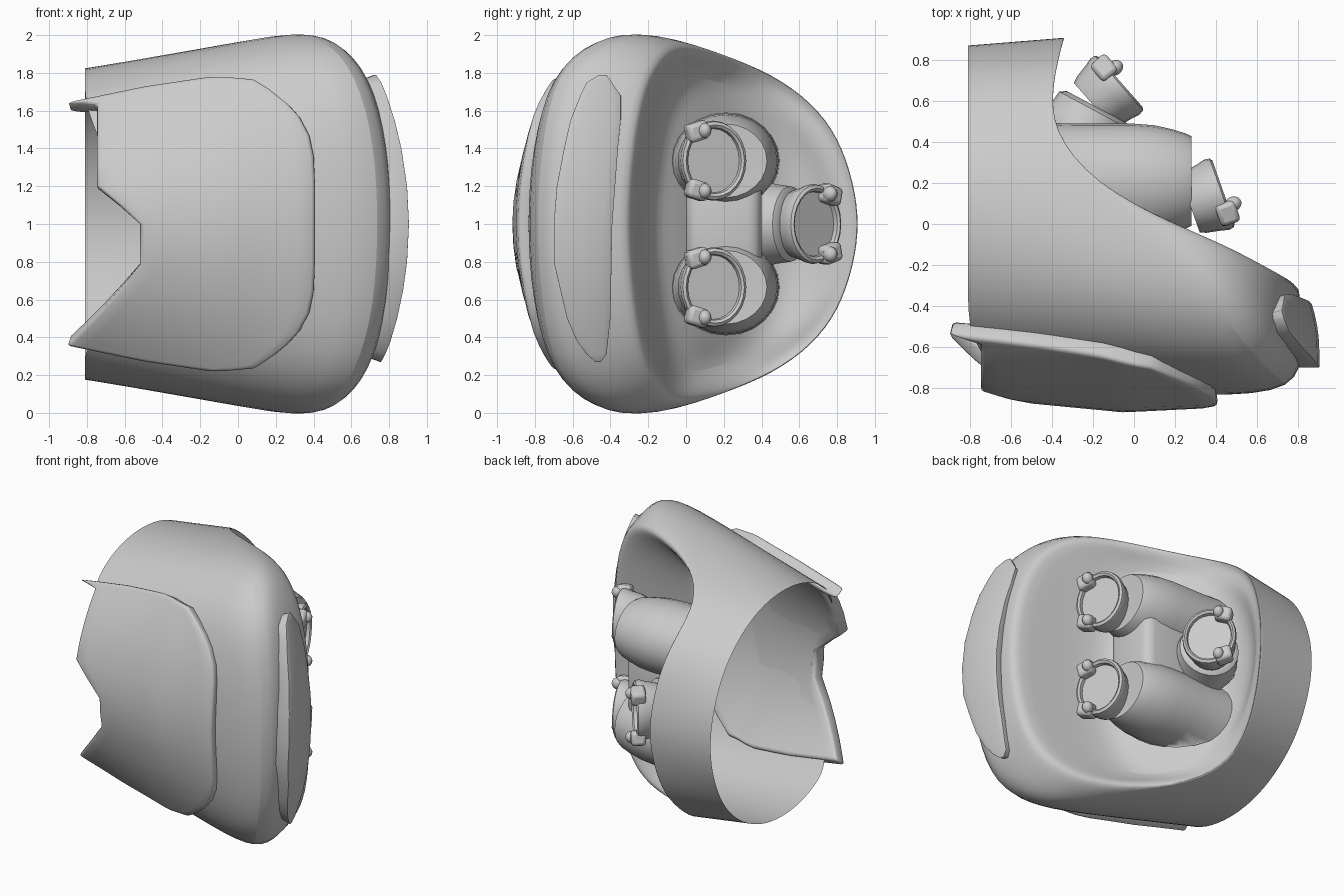
import bpy, bmesh, math
from mathutils import Vector, Matrix

if "Cube" in bpy.data.objects:
    bpy.data.objects.remove(bpy.data.objects["Cube"])


def finish(name, bm, angle=40, mods=()):
    bmesh.ops.recalc_face_normals(bm, faces=bm.faces)
    me = bpy.data.meshes.new(name)
    bm.to_mesh(me)
    bm.free()
    ob = bpy.data.objects.new(name, me)
    bpy.context.collection.objects.link(ob)
    for kind, settings in mods:
        m = ob.modifiers.new(kind.title(), kind)
        for k, v in settings.items():
            setattr(m, k, v)
    bpy.ops.object.select_all(action='DESELECT')
    ob.select_set(True)
    bpy.context.view_layer.objects.active = ob
    bpy.ops.object.shade_smooth_by_angle(angle=math.radians(angle))
    return ob


def loft(bm, rings, closed=True, cap=False):
    vs = [[bm.verts.new(p) for p in r] for r in rings]
    n = len(vs[0])
    for a, b in zip(vs, vs[1:]):
        for i in range(n if closed else n - 1):
            j = (i + 1) % n
            bm.faces.new((a[i], a[j], b[j], b[i]))
    if cap:
        c = bm.verts.new(sum((v.co for v in vs[-1]), Vector()) / n)
        for i in range(n):
            bm.faces.new((vs[-1][i], vs[-1][(i + 1) % n], c))
    return vs


def lerp_table(t, table):
    for (a, fa), (b, fb) in zip(table, table[1:]):
        if t <= b:
            return fa + (fb - fa) * max(0, t - a) / (b - a)
    return table[-1][1]


def curved_plate(name, rows, thickness, normal, bevel):
    # open grid thickened inwards, with rounded edges
    bm = bmesh.new()
    loft(bm, rows, closed=False)
    ob = finish(name, bm, 40)
    if sum(p.normal.dot(Vector(normal)) for p in ob.data.polygons) < 0:
        ob.data.flip_normals()
    m = ob.modifiers.new("Thickness", 'SOLIDIFY')
    m.thickness, m.offset = thickness, -1
    m = ob.modifiers.new("Round", 'BEVEL')
    m.width, m.segments, m.limit_method = bevel, 2, 'ANGLE'
    m.angle_limit = math.radians(50)


# Shell half outlines, front to back: (x, y, height above the middle)
rim = [(.82, -.32, 0), (.8, -.29, .4), (.69, -.23, .76), (.47, -.11, .94), (.2, 0, .96), (-.19, .2, .9),
       (-.39, .46, .795), (-.39, .67, .645), (-.36, .81, .46), (-.34, .89, .22), (-.33, .92, 0)]
front_mid = [(.35, -.85, 0), (.35, -.83, .4), (.3, -.72, .77), (.15, -.48, .945), (0, -.22, .975)]
shoulder = [(.82, -.83, 0), (.8, -.8, .42), (.69, -.74, .81), (.51, -.52, 1.0), (.32, -.25, 1.04)]
toe = [(.825, -.6, 0), (.8, -.56, .42), (.71, -.48, .78), (.54, -.3, .975), (.29, -.12, 1.01)]
angles = [0, 25, 48, 64, 80, 100, 118, 135, 149, 166, 180]
start = [(-.81, .04 - .84 * math.cos(math.radians(a)), .84 * math.sin(math.radians(a))) for a in angles]


def blend(a, b, t):
    return [tuple(p + (q - p) * t for p, q in zip(u, v)) for u, v in zip(a, b)]


def floor_x(y):
    return max(-.46, -.03 - .95 * y)


def shrink(s, depth):
    return [(depth(x, .3 + (y - .3) * s), .3 + (y - .3) * s, z * s) for x, y, z in rim]


def full(half):
    return [Vector((x, y, 1 + z)) for x, y, z in half] + \
           [Vector((x, y, 1 - z)) for x, y, z in half[9:0:-1]]


# Shell with notched open end and recessed bowl
mid = front_mid + blend(start, rim, .55)[5:]
shoulder += blend(start, rim, .85)[5:]
toe += blend(start, rim, .95)[5:]
lip = shrink(.95, lambda x, y: x - .03)
wall = shrink(.83, lambda x, y: x * .42 - .23)
floor = shrink(.65, lambda x, y: floor_x(y))
inner = shrink(.3, lambda x, y: floor_x(y))
rings = [full(r) for r in (start, blend(start, mid, .5), mid, shoulder, toe, rim, lip, wall, floor, inner)]
for i, x in ((0, -.45), (1, -.7), (19, -.5)):
    rings[0][i].x = x
    rings[1][i].x = max(rings[1][i].x, -.2)
bm = bmesh.new()
loft(bm, rings, cap=True)
finish("shell", bm, 60, [('SUBSURF', dict(levels=2, render_levels=2))])

# Front armour plate following the shell
rows = []
left = [(-1, -.91), (-.3, -.52), (0, -.52), (.3, -.75), (.94, -.75), (1, -.91)]
half_h = [(-.91, .65), (-.5, .735), (-.13, .79), (.1, .77), (.41, .72)]
centre = [(-.9, -.82), (-.52, -.875), (-.05, -.92), (.35, -.9), (.42, -.885)]
for v in [-1, -.97, -.92, -.86, -.78, -.65, -.5, -.3, -.15, 0, .15, .3, .5, .65, .78, .86, .94, .97, 1]:
    xl, xr = lerp_table(v, left), .41 - .33 * abs(v) ** 5.5
    row = []
    for k in range(13):
        x = xl + (xr - xl) * k / 12
        dz = v * lerp_table(x, half_h)
        row.append((x, lerp_table(x, centre) + (.38 - .3 * x) * dz * dz, 1 + dz))
    rows.append(row)
curved_plate("front_plate", rows, .095, (0, -1, 0), .03)

# Toe pad on the right end
near = [(.27, -.48), (.34, -.56), (.5, -.63), (.8, -.7), (1, -.7), (1.25, -.68), (1.6, -.6), (1.76, -.52), (1.79, -.46)]
far = [(.27, -.45), (.31, -.42), (.5, -.4), (1, -.39), (1.4, -.36), (1.6, -.34), (1.68, -.345), (1.79, -.42)]
rows = []
for z in [.27, .31, .38, .5, .65, .8, 1, 1.2, 1.4, 1.55, 1.68, 1.75, 1.79]:
    a, b = lerp_table(z, near), lerp_table(z, far)
    ys = [a + (b - a) * k / 6 for k in range(7)]
    rows.append([(.905 - .25 * (z - 1) ** 2 - .7 * max(0, y + .62) ** 2, y, z) for y in ys])
curved_plate("toe_pad", rows, .15, (1, 0, 0), .035)


def frame(loc, axis, squash=1):
    # local z along the axis, local y along world z, local x sideways
    w = Vector(axis).normalized()
    v = Vector((0, 0, 1))
    u = v.cross(w)
    return Matrix.Translation(loc) @ Matrix((u, v, w)).transposed().to_4x4() @ Matrix.Diagonal((squash, 1, 1, 1))


def turned(name, mat, profile, seg=24, angle=40):
    bm = bmesh.new()
    loft(bm, [[mat @ Vector((r * math.cos(2 * math.pi * i / seg), r * math.sin(2 * math.pi * i / seg), h))
               for i in range(seg)] for r, h in profile], cap=True)
    return finish(name, bm, angle)


def sit_on_floor(ob):
    # trim the hidden root to the bowl floor
    for v in ob.data.vertices:
        v.co.x = max(v.co.x, floor_x(v.co.y) + .01)


def nozzle(name, loc, axis, side):
    mat = frame(loc, axis, .86)
    turned(name, mat, [(.17, -.13), (.185, -.1), (.2, -.03), (.212, .01), (.207, .035), (.19, .045),
                       (.175, .035), (.17, .012)])
    # paired clamps with rounded knobs
    for s in (-1, 1):
        bm = bmesh.new()
        bmesh.ops.create_cube(bm, size=1, matrix=mat @ Matrix.Translation((side * .115, s * .155, .03))
                              @ Matrix.Rotation(side * s * -.25, 4, 'Z') @ Matrix.Diagonal((.13, .1, .1, 1)))
        finish(name + "_clamp", bm, 40, [('BEVEL', dict(width=.022, segments=2))])
        bm = bmesh.new()
        bmesh.ops.create_uvsphere(bm, u_segments=12, v_segments=8, radius=.042,
                                  matrix=mat @ Matrix.Translation((side * .08, s * .16, .07)))
        finish(name + "_knob", bm)


# Twin barrels and their nozzles
for z in (.665, 1.335):
    sit_on_floor(turned("barrel", frame((0, .21, z), (1, 0, 0), 1.12),
                        [(.255, -.5), (.25, -.3), (.25, -.15), (.25, 0), (.243, .1), (.225, .19), (.205, .26),
                         (.195, .28), (.16, .278)]))
    nozzle("nozzle", (.395, .14, z), (.94, .33, 0), -1)

# Bridge between the twin barrels
bm = bmesh.new()
bmesh.ops.create_cube(bm, size=1, matrix=Matrix.Translation((-.08, .2, 1)) @ Matrix.Diagonal((.6, .4, .5, 1)))
bmesh.ops.bevel(bm, geom=bm.edges[:], offset=.07, segments=3, affect='EDGES', profile=.5)
sit_on_floor(finish("barrel_bridge", bm, 40))

# Single rear barrel
sit_on_floor(turned("rear_barrel", frame((-.18, .57, 1), (.47, .88, 0)),
                    [(.25, -.3), (.225, -.17), (.21, -.1), (.2, -.02), (.17, 0)]))
nozzle("rear_nozzle", (-.1, .665, 1), (.75, .66, 0), 1)
